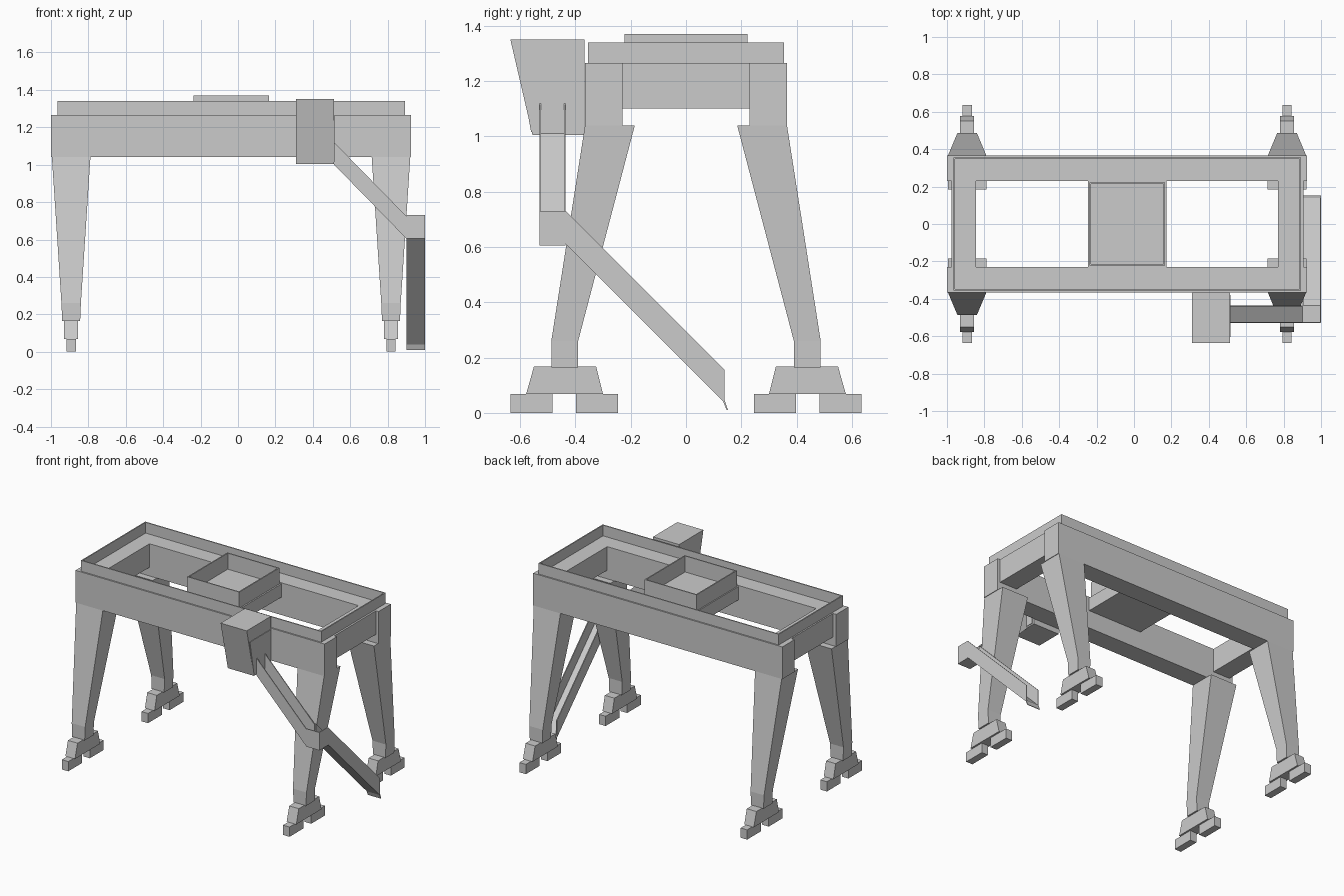
import bpy, bmesh
from mathutils import Vector

if "Cube" in bpy.data.objects:
    bpy.data.objects.remove(bpy.data.objects["Cube"], do_unlink=True)

grey = bpy.data.materials.new("light_grey")
grey.use_nodes = True
GREY = (0.6, 0.6, 0.6, 1)
grey.diffuse_color = GREY
grey.node_tree.nodes["Principled BSDF"].inputs["Base Color"].default_value = GREY


def finish(name, bm):
    bmesh.ops.recalc_face_normals(bm, faces=bm.faces)
    mesh = bpy.data.meshes.new(name)
    bm.to_mesh(mesh)
    bm.free()
    mesh.materials.append(grey)
    obj = bpy.data.objects.new(name, mesh)
    bpy.context.collection.objects.link(obj)
    return obj


def loft(name, rings):
    """Skin a stack of rings with equal corner counts and cap both ends."""
    bm = bmesh.new()
    loops = [[bm.verts.new(p) for p in ring] for ring in rings]
    n = len(loops[0])
    for a, b in zip(loops, loops[1:]):
        for i in range(n):
            j = (i + 1) % n
            bm.faces.new((a[i], a[j], b[j], b[i]))
    bm.faces.new(loops[0])
    bm.faces.new(loops[-1])
    return finish(name, bm)


def rect(x0, x1, y0, y1, z):
    return [(x0, y0, z), (x1, y0, z), (x1, y1, z), (x0, y1, z)]


def box(name, x, y, z):
    return loft(name, [rect(*x, *y, h) for h in z])


def prism(name, axis, profile, span):
    """Extrude a (horizontal, z) profile along the x or y axis."""
    def place(t):
        return [(t, h, z) if axis == "x" else (h, t, z) for h, z in profile]
    return loft(name, [place(t) for t in span])


def railing(name, x, y, z, t=0.008):
    """Four thin walls around a rectangle."""
    box(name + "_front", x, (y[0], y[0] + t), z)
    box(name + "_back", x, (y[1] - t, y[1]), z)
    box(name + "_right", (x[0], x[0] + t), (y[0] + t, y[1] - t), z)
    box(name + "_left", (x[1] - t, x[1]), (y[0] + t, y[1] - t), z)


def stair(name, axis, start, end, span, depth=0.12, t=0.006):
    """Sloping open channel: a floor with a thin wall on each side."""
    (h0, z0), (h1, z1) = start, end

    def band(d):
        return [(h0, z0), (h1, z1), (h1, z1 + d), (h0, z0 + d)]
    prism(name + "_floor", axis, band(0.01), span)
    prism(name + "_wall_a", axis, band(depth), (span[0], span[0] + t))
    prism(name + "_wall_b", axis, band(depth), (span[1] - t, span[1]))


# Top frame
for side, s in (("front", -1), ("back", 1)):
    box(side + "_main_beam", (-1.0, 0.925), sorted((s * 0.23, s * 0.365)), (1.04, 1.265))
box("right_end_beam", (-0.975, -0.845), (-0.23, 0.23), (1.10, 1.265))
box("left_end_beam", (0.77, 0.905), (-0.23, 0.23), (1.10, 1.265))
railing("frame_railing", (-0.965, 0.892), (-0.355, 0.355), (1.265, 1.34))

# Trolley
box("trolley_base", (-0.245, 0.175), (-0.23, 0.23), (1.165, 1.258))
railing("trolley_railing", (-0.237, 0.165), (-0.222, 0.222), (1.258, 1.37))

# Legs with their rocker and wheel blocks
for end, cx in (("right", -0.892), ("left", 0.818)):
    for side, s in (("front", -1), ("back", 1)):
        tag = side + "_" + end

        def ring(half, near, far, z):
            return rect(cx - half, cx + half, s * near, s * far, z)
        loft(tag + "_leg", [ring(0.048, 0.39, 0.487, 0.165),
                            ring(0.052, 0.39, 0.487, 0.26),
                            ring(0.103, 0.185, 0.365, 1.04)])
        loft(tag + "_rocker", [ring(0.037, 0.3, 0.578, 0.068),
                               ring(0.037, 0.325, 0.55, 0.167)])
        for part, near, far in (("inner", 0.245, 0.397), ("outer", 0.483, 0.635)):
            loft(tag + "_" + part + "_wheel_block",
                 [ring(0.025, near, far, 0), ring(0.025, near, far, 0.068)])

# Operator cabin with a sloping front and a side panel
prism("cabin", "x", [(-0.635, 1.35), (-0.367, 1.35), (-0.367, 1.005), (-0.555, 1.005)],
      (0.31, 0.512))
prism("cabin_side_panel", "x", [(-0.605, 1.26), (-0.38, 1.26), (-0.38, 1.015), (-0.56, 1.015)],
      (0.512, 0.516))

# Access stairs with a corner landing
stair("upper_stair", "y", (0.514, 1.0), (0.9, 0.605), (-0.53, -0.435))
box("landing_floor", (0.9, 1.0), (-0.53, -0.435), (0.605, 0.615))
box("landing_front_wall", (0.9, 1.0), (-0.53, -0.524), (0.605, 0.73))
box("landing_side_wall", (0.994, 1.0), (-0.53, -0.435), (0.605, 0.73))
stair("lower_stair", "x", (-0.435, 0.61), (0.14, 0.035), (0.9, 1.0))
prism("stair_toe", "x", [(0.14, 0.045), (0.152, 0.01), (0.147, 0.01), (0.135, 0.04)], (0.9, 1.0))
